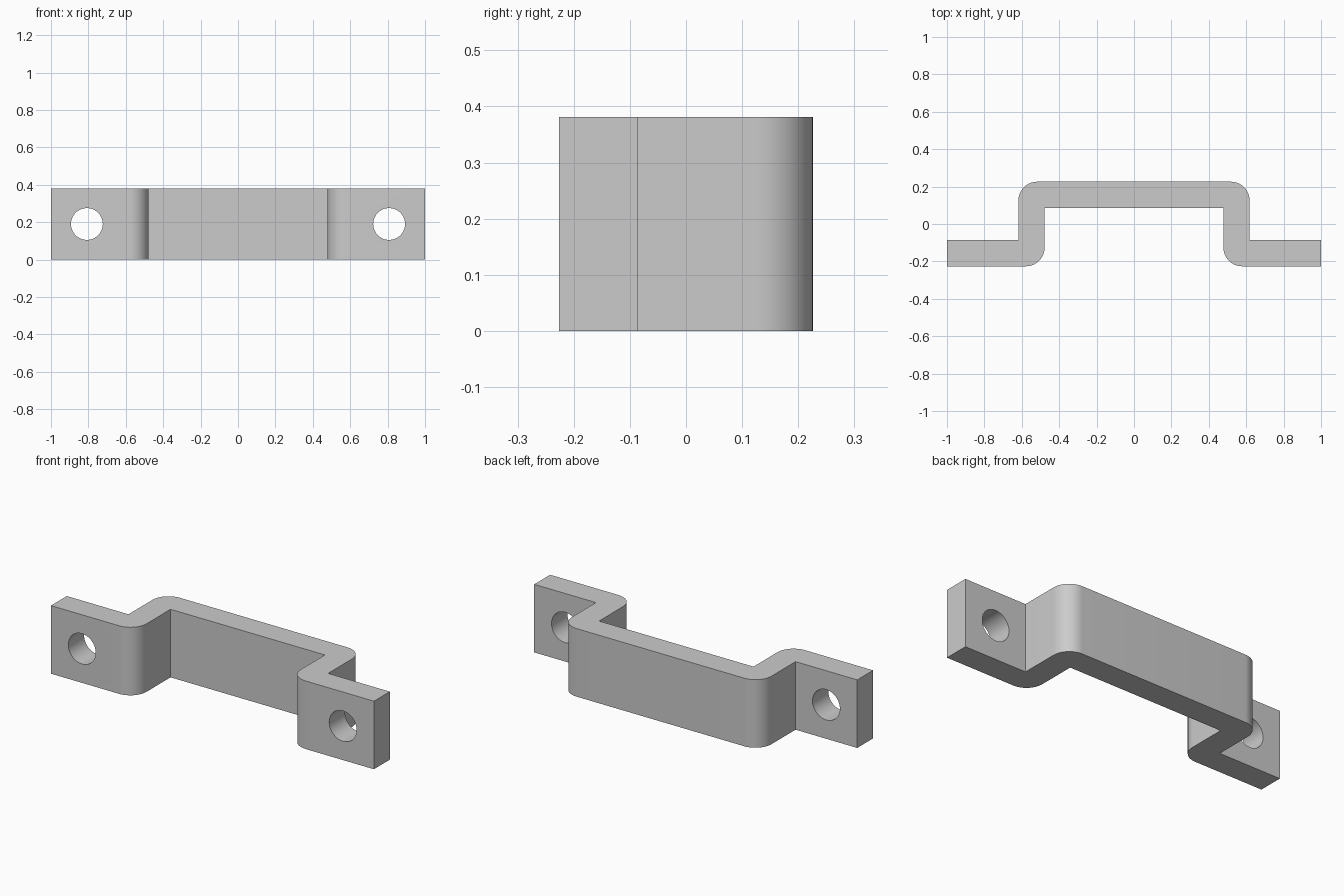
import bpy
import bmesh
from math import cos, sin, pi, radians

if "Cube" in bpy.data.objects:
    bpy.data.objects.remove(bpy.data.objects["Cube"], do_unlink=True)

HEIGHT, DEPTH, WALL = 0.381, 0.226, 0.14
OUTER_X, BEND = 0.618, 0.1
INNER_X = OUTER_X - WALL
HOLE_X, HOLE_R = 0.808, 0.085

grey = bpy.data.materials.new("plain grey")
grey.use_nodes = True
grey.diffuse_color = (0.6, 0.6, 0.6, 1)
grey.node_tree.nodes["Principled BSDF"].inputs["Base Color"].default_value = (0.6, 0.6, 0.6, 1)


def arc(cx, cy, start, end, steps=16):
    """Points along a rounded bend, angles in degrees."""
    angles = [radians(start + (end - start) * i / steps) for i in range(steps + 1)]
    return [(cx + BEND * cos(a), cy + BEND * sin(a)) for a in angles]


# Half of the bent strip outline, from the inner middle round to the outer middle
half = [(INNER_X, DEPTH - WALL)]
half += arc(INNER_X + BEND, BEND - DEPTH, 180, 270)
half += [(1, -DEPTH), (1, WALL - DEPTH), (OUTER_X, WALL - DEPTH)]
half += arc(OUTER_X - BEND, DEPTH - BEND, 0, 90)
outline = half + [(-x, y) for x, y in reversed(half)]

# Bracket strip, extruded upwards
bm = bmesh.new()
base = bm.faces.new([bm.verts.new((x, y, 0)) for x, y in outline])
top = bmesh.ops.extrude_face_region(bm, geom=[base])["geom"]
bmesh.ops.translate(bm, vec=(0, 0, HEIGHT),
                    verts=[v for v in top if isinstance(v, bmesh.types.BMVert)])
bmesh.ops.recalc_face_normals(bm, faces=bm.faces)
mesh = bpy.data.meshes.new("bracket")
bm.to_mesh(mesh)
bm.free()
mesh.materials.append(grey)
bracket = bpy.data.objects.new("bracket", mesh)
bpy.context.collection.objects.link(bracket)

# Screw holes through both end tabs
cutters = []
for side, name in ((1, "left"), (-1, "right")):
    bpy.ops.mesh.primitive_cylinder_add(
        vertices=64, radius=HOLE_R, depth=WALL * 2,
        location=(side * HOLE_X, WALL / 2 - DEPTH, HEIGHT / 2), rotation=(pi / 2, 0, 0))
    cutter = bpy.context.object
    cutter.name = name + "_hole_cutter"
    cutter.data.materials.append(grey)
    cutters.append(cutter)
    cut = bracket.modifiers.new(name + "_hole", "BOOLEAN")
    cut.operation = "DIFFERENCE"
    cut.solver = "EXACT"
    cut.object = cutter

# Bake the holes, then drop the cutters
bpy.ops.object.select_all(action="DESELECT")
bracket.select_set(True)
bpy.context.view_layer.objects.active = bracket
for modifier in list(bracket.modifiers):
    bpy.ops.object.modifier_apply(modifier=modifier.name)
for cutter in cutters:
    bpy.data.objects.remove(cutter, do_unlink=True)
bpy.ops.object.shade_smooth_by_angle(angle=radians(30))
